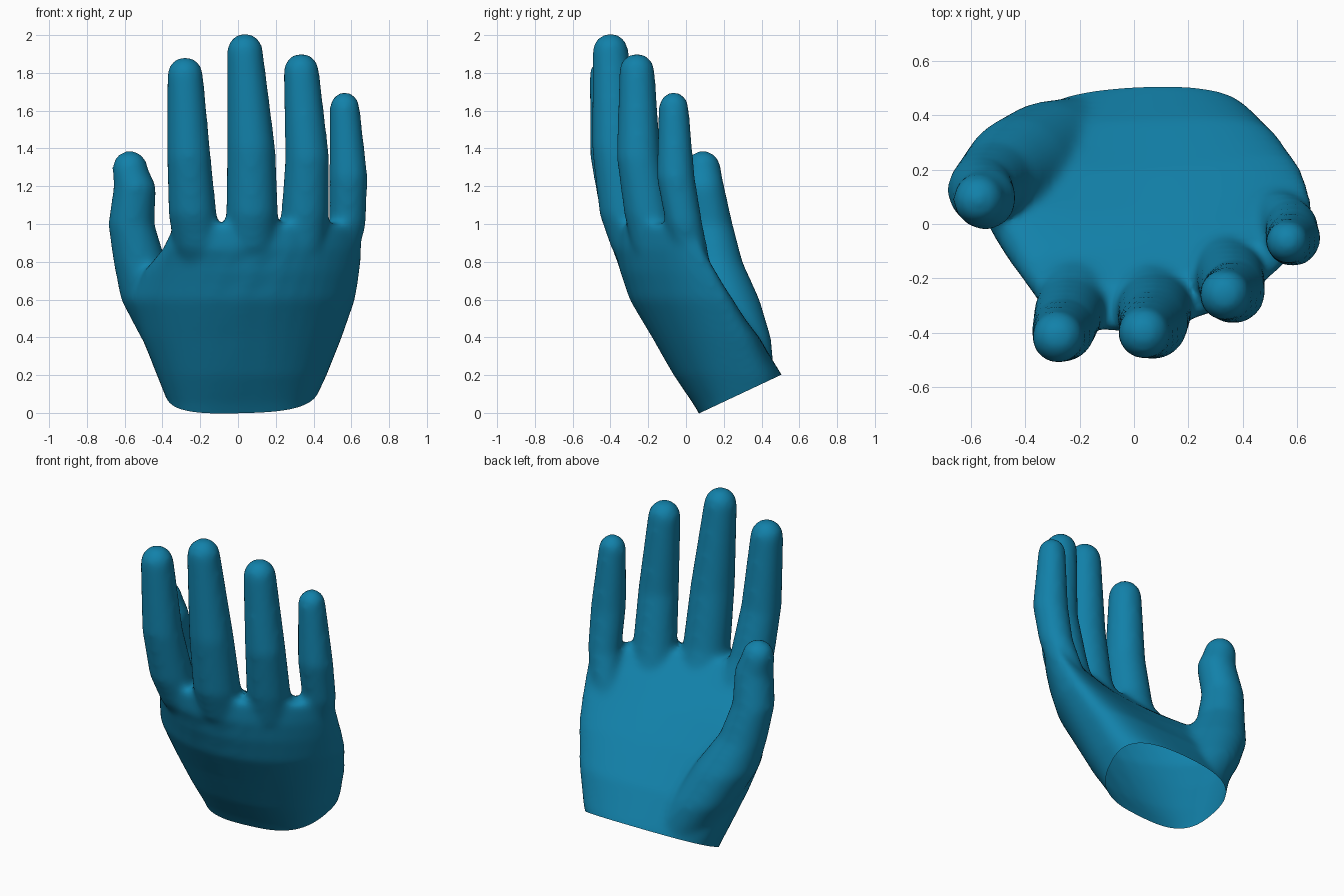
import bpy, bmesh
from math import cos, sin, pi, copysign

cube = bpy.data.objects.get("Cube")
if cube:
    bpy.data.objects.remove(cube, do_unlink=True)

SEGMENTS = 40
ANGLES = [2 * pi * i / SEGMENTS for i in range(SEGMENTS)]
bm = bmesh.new()


def loft(rings):
    """Bridge a stack of closed rings and cap both ends."""
    loops = [[bm.verts.new(p) for p in ring] for ring in rings]
    for low, high in zip(loops, loops[1:]):
        for i in range(SEGMENTS):
            j = (i + 1) % SEGMENTS
            bm.faces.new((low[i], low[j], high[j], high[i]))
    bm.faces.new(loops[0][::-1])
    bm.faces.new(loops[-1])


def circle(x, y, z, r):
    return [(x + r * cos(a), y + r * sin(a), z) for a in ANGLES]


def digit(path):
    """Round tube through (x, y, z, radius) stations with a domed tip."""
    rings = [circle(*station) for station in path]
    x, y, z, r = path[-1]
    for k in range(1, 6):
        a = k * pi / 11
        rings.append(circle(x, y, z + r * sin(a), r * cos(a)))
    loft(rings)


def palm_section(z, x_right, x_left, y_right, y_mid, y_left, half):
    """Cupped outline: flat on the back of the hand, round on the palm."""
    bend = (y_right + y_left) / 2 - y_mid
    lean = (y_left - y_right) / 2
    ring = []
    for a in ANGLES:
        power = 0.7 if sin(a) < 0 else 0.95
        u = copysign(abs(cos(a)) ** power, cos(a))
        v = copysign(abs(sin(a)) ** power, sin(a))
        x = (x_right + x_left) / 2 + u * (x_left - x_right) / 2
        ring.append((x, y_mid + lean * u + bend * u * u + half * v, z))
    return ring


# Palm and wrist
loft([palm_section(*row) for row in (
    (-0.1, -0.34, 0.36, 0.34, 0.38, 0.38, 0.25),
    (0.05, -0.37, 0.40, 0.29, 0.3, 0.34, 0.26),
    (0.2, -0.43, 0.47, 0.26, 0.22, 0.31, 0.285),
    (0.4, -0.51, 0.55, 0.21, 0.1, 0.25, 0.28),
    (0.6, -0.57, 0.62, 0.14, -0.05, 0.17, 0.25),
    (0.75, -0.5, 0.645, 0.0, -0.15, 0.11, 0.2),
    (0.87, -0.4, 0.655, -0.17, -0.22, 0.06, 0.155),
    (1.0, -0.34, 0.65, -0.26, -0.28, 0.0, 0.09),
)])

# Index, middle, ring and little fingers
digit([(-0.18, -0.1, 0.65, 0.12), (-0.21, -0.25, 0.87, 0.13),
       (-0.24, -0.325, 1.05, 0.128), (-0.26, -0.39, 1.35, 0.117),
       (-0.28, -0.415, 1.79, 0.096)])
digit([(0.06, -0.12, 0.65, 0.12), (0.07, -0.26, 0.87, 0.135),
       (0.075, -0.32, 1.05, 0.138), (0.07, -0.37, 1.4, 0.128),
       (0.037, -0.4, 1.915, 0.096)])
digit([(0.31, -0.04, 0.65, 0.12), (0.34, -0.16, 0.87, 0.125),
       (0.355, -0.2, 1.05, 0.127), (0.367, -0.25, 1.35, 0.117),
       (0.335, -0.26, 1.81, 0.095)])
digit([(0.49, 0.06, 0.65, 0.09), (0.55, 0.02, 0.87, 0.095),
       (0.58, -0.01, 1.0, 0.098), (0.585, -0.055, 1.25, 0.102),
       (0.565, -0.065, 1.62, 0.08)])

# Thumb with its fleshy base
digit([(-0.13, 0.3, 0.0, 0.15), (-0.2, 0.28, 0.2, 0.19),
       (-0.33, 0.265, 0.4, 0.185), (-0.435, 0.205, 0.6, 0.185),
       (-0.52, 0.16, 0.8, 0.14), (-0.565, 0.125, 1.0, 0.123),
       (-0.545, 0.09, 1.2, 0.113), (-0.572, 0.09, 1.295, 0.095)])

bmesh.ops.recalc_face_normals(bm, faces=bm.faces[:])
mesh = bpy.data.meshes.new("hand")
bm.to_mesh(mesh)
bm.free()
hand = bpy.data.objects.new("hand", mesh)
bpy.context.collection.objects.link(hand)

# Fuse the parts into one soft skin
fuse = hand.modifiers.new("fuse", "REMESH")
fuse.mode = "VOXEL"
fuse.voxel_size = 0.018
soften = hand.modifiers.new("soften", "SMOOTH")
soften.factor = 0.5
soften.iterations = 16
bpy.context.view_layer.update()
graph = bpy.context.evaluated_depsgraph_get()
skin = bpy.data.meshes.new_from_object(hand.evaluated_get(graph))
hand.modifiers.clear()
hand.data = skin

# Open the wrist with a slanted cut
bm = bmesh.new()
bm.from_mesh(skin)
bmesh.ops.bisect_plane(bm, geom=bm.verts[:] + bm.edges[:] + bm.faces[:],
                       plane_co=(0, 0.075, 0), plane_no=(0, 0.47, -1),
                       clear_outer=True)
for f in bm.faces:
    f.smooth = True
bm.to_mesh(skin)
bm.free()

# Teal colour
teal = bpy.data.materials.new("teal")
teal.use_nodes = True
color = (0.006, 0.22, 0.4, 1)
teal.diffuse_color = color
teal.node_tree.nodes["Principled BSDF"].inputs["Base Color"].default_value = color
skin.materials.clear()
skin.materials.append(teal)
